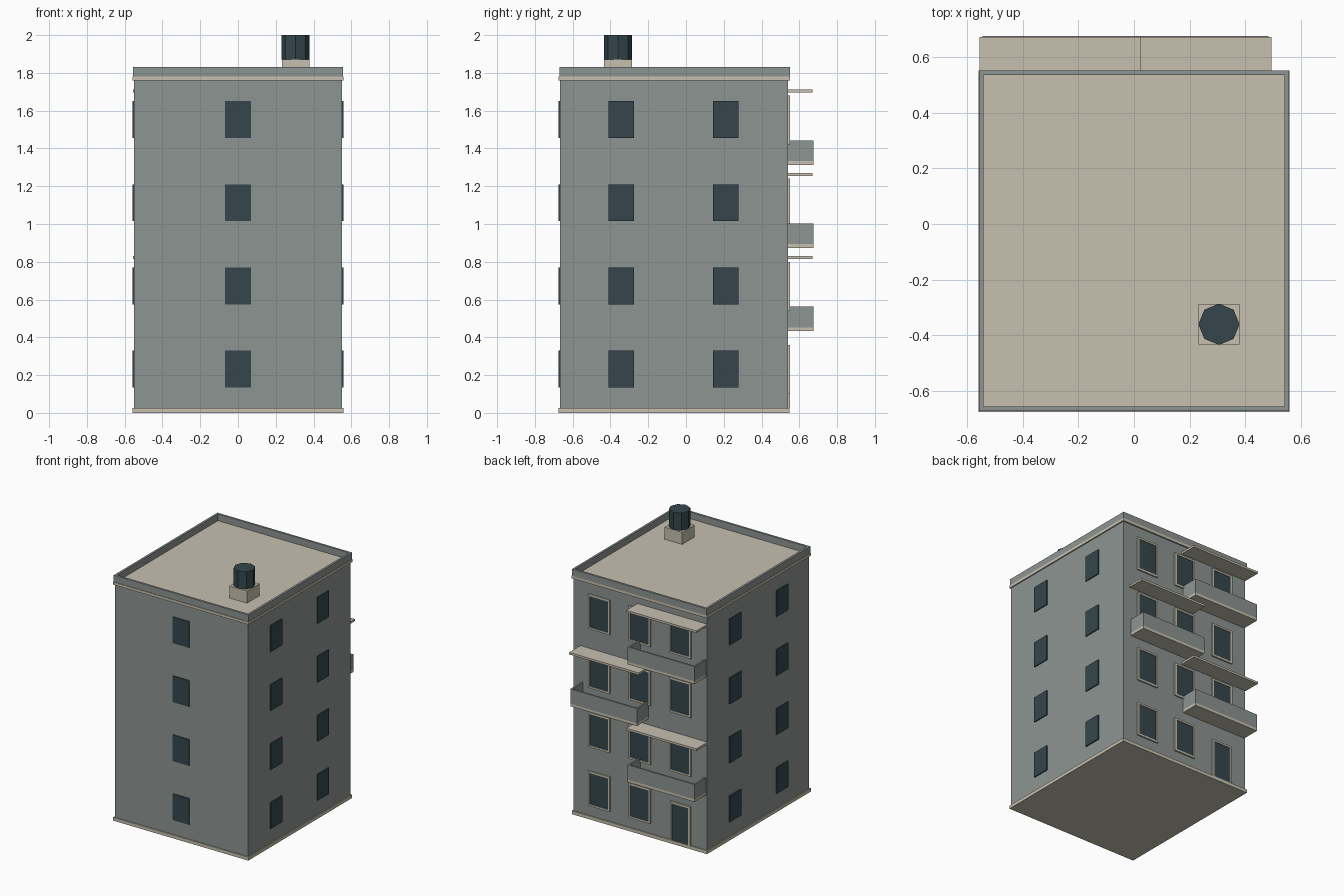
import bpy, bmesh, math

if "Cube" in bpy.data.objects:
    bpy.data.objects.remove(bpy.data.objects["Cube"])


def material(name, rgb):
    m = bpy.data.materials.new(name)
    m.diffuse_color = (*rgb, 1)
    m.use_nodes = True
    m.node_tree.nodes["Principled BSDF"].inputs["Base Color"].default_value = m.diffuse_color
    return m


GREY = material("wall grey", (0.27, 0.30, 0.29))
BEIGE = material("trim beige", (0.57, 0.53, 0.43))
DARK = material("dark glass", (0.035, 0.062, 0.073))


def finish(name, bm, mat):
    me = bpy.data.meshes.new(name)
    bmesh.ops.recalc_face_normals(bm, faces=bm.faces)
    bm.to_mesh(me)
    bm.free()
    me.materials.append(mat)
    ob = bpy.data.objects.new(name, me)
    bpy.context.collection.objects.link(ob)
    return ob


def boxes(name, mat, spans):
    """One object made of boxes, each given as (x0, x1, y0, y1, z0, z1)."""
    bm = bmesh.new()
    for x0, x1, y0, y1, z0, z1 in spans:
        vs = bmesh.ops.create_cube(bm, size=1)["verts"]
        for v in vs:
            v.co = (x1 if v.co.x > 0 else x0,
                    y1 if v.co.y > 0 else y0,
                    z1 if v.co.z > 0 else z0)
    return finish(name, bm, mat)


def ring(x0, x1, y0, y1, z0, z1, t):
    """Four walls of thickness t around a rectangle."""
    return [(x0, x1, y0, y0 + t, z0, z1), (x0, x1, y1 - t, y1, z0, z1),
            (x0, x0 + t, y0 + t, y1 - t, z0, z1),
            (x1 - t, x1, y0 + t, y1 - t, z0, z1)]


W, FRONT, BACK = 0.55, -0.667, 0.54
STOREY = 0.44

# main block, base and cornice
boxes("building_walls", GREY, [(-W, W, FRONT, BACK, 0.02, 1.765)])
boxes("base_course", BEIGE, [(-0.558, 0.558, -0.675, 0.549, 0, 0.025)])
boxes("cornice", BEIGE, [(-0.559, 0.559, -0.675, 0.551, 1.76, 1.78)])

# flat roof inside the parapet
boxes("parapet", GREY, ring(-0.556, 0.556, -0.671, 0.551, 1.78, 1.83, 0.016))

# rooftop vent
VX, VY = 0.305, -0.36
boxes("vent_base", BEIGE, [(VX - 0.073, VX + 0.073, VY - 0.073, VY + 0.073, 1.775, 1.87)])
bm = bmesh.new()
bmesh.ops.create_cone(bm, cap_ends=True, segments=8, radius1=0.074, radius2=0.074, depth=0.13)
bmesh.ops.translate(bm, verts=bm.verts, vec=(VX, VY, 1.935))
finish("vent_drum", bm, DARK)

# plain windows on the front and sides
front, sides = [], []
for i in range(4):
    z0, z1 = 0.135 + STOREY * i, 0.33 + STOREY * i
    front.append((-0.068, 0.068, -0.674, -0.666, z0, z1))
    for y in (-0.342, 0.21):
        for s in (-1, 1):
            x = sorted((s * 0.549, s * 0.558))
            sides.append((*x, y - 0.067, y + 0.067, z0, z1))
boxes("front_windows", DARK, front)
boxes("side_windows", DARK, sides)

# framed windows and the door on the back
glass, frames = [], []
T = 0.014


def framed(x, half, z0, z1, sill=True):
    frames.extend([(x - half, x - half + T, BACK - 0.002, 0.551, z0, z1),
                   (x + half - T, x + half, BACK - 0.002, 0.551, z0, z1),
                   (x - half + T, x + half - T, BACK - 0.002, 0.551, z1 - T, z1)])
    if sill:
        frames.append((x - half + T, x + half - T, BACK - 0.002, 0.551, z0, z0 + T))
    glass.append((x - half + T, x + half - T, BACK - 0.002, 0.546,
                  z0 + (T if sill else 0), z1 - T))


for i in range(4):
    for x in (-0.335, 0, 0.335):
        if i == 0 and x < 0:
            framed(x, 0.083, 0.025, 0.315, sill=False)
        else:
            framed(x, 0.09, 0.10 + STOREY * i, 0.36 + STOREY * i)
boxes("back_frames", BEIGE, frames)
boxes("back_glass", DARK, glass)

# alternating balconies with canopies above
for i, (x0, x1) in enumerate([(-0.555, 0.023), (-0.08, 0.494), (-0.555, 0.023)]):
    z = 0.433 + STOREY * i
    a, b, t = x0 + 0.012, x1 - 0.012, 0.012
    boxes(f"balcony_floor_{i + 1}", BEIGE, [(a, b, BACK - 0.002, 0.675, z, z + 0.02)])
    boxes(f"balcony_rail_{i + 1}", GREY, [
        (a, b, 0.675 - t, 0.675, z + 0.02, z + 0.13),
        (a, a + t, BACK, 0.675 - t, z + 0.02, z + 0.13),
        (b - t, b, BACK, 0.675 - t, z + 0.02, z + 0.13)])
    boxes(f"canopy_{i + 1}", BEIGE,
          [(x0, x1, BACK - 0.002, 0.671, z + 0.382, z + 0.398)])
